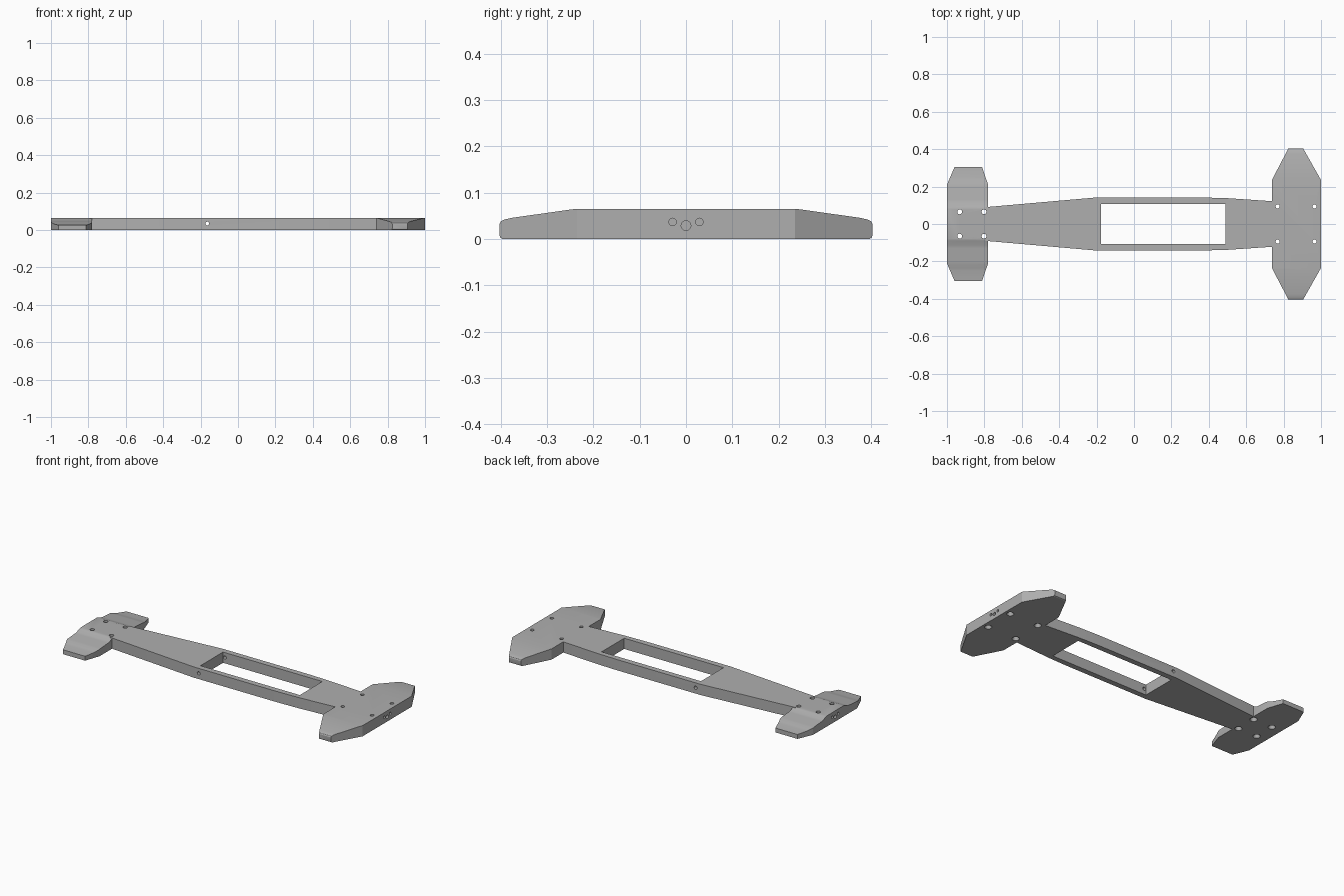
import bpy, math
from mathutils import Vector

if "Cube" in bpy.data.objects:
    bpy.data.objects.remove(bpy.data.objects["Cube"])

H = 0.065  # overall thickness

grey = bpy.data.materials.new("plain grey")
grey.diffuse_color = (0.43, 0.43, 0.43, 1)
grey.use_nodes = True
grey.node_tree.nodes["Principled BSDF"].inputs["Base Color"].default_value = grey.diffuse_color


def prism(name, pts, lo, hi, axis):
    """Extrude a closed 2D outline: axis 'z' takes (x, y), axis 'x' takes (y, z)."""
    n = len(pts)
    place = (lambda p, t: (p[0], p[1], t)) if axis == 'z' else (lambda p, t: (t, p[0], p[1]))
    verts = [place(p, t) for t in (lo, hi) for p in pts]
    faces = [tuple(reversed(range(n))), tuple(range(n, 2 * n))]
    faces += [(i, (i + 1) % n, (i + 1) % n + n, i + n) for i in range(n)]
    me = bpy.data.meshes.new(name)
    me.from_pydata(verts, [], faces)
    me.materials.append(grey)
    ob = bpy.data.objects.new(name, me)
    bpy.context.collection.objects.link(ob)
    return ob


def rod(start, end, r1, r2=None):
    """Round cutter between two points, optionally tapered."""
    a, b = Vector(start), Vector(end)
    d = b - a
    bpy.ops.mesh.primitive_cone_add(vertices=24, radius1=r1, radius2=r1 if r2 is None else r2,
                                    depth=d.length, location=(a + b) / 2,
                                    rotation=d.to_track_quat('Z', 'Y').to_euler())
    ob = bpy.context.object
    ob.data.materials.append(grey)
    return ob


def boolean(target, other, operation):
    mod = target.modifiers.new("cut", 'BOOLEAN')
    mod.operation, mod.solver, mod.object = operation, 'EXACT', other
    bpy.context.view_layer.objects.active = target
    bpy.ops.object.modifier_apply(modifier=mod.name)
    bpy.data.objects.remove(other)


def mirrored(half):
    """Close a half outline given from the first side round to the centre line."""
    return half + [(x, -y) for x, y in reversed(half)]


def end_plate(name, outline, slope):
    """Plan outline trimmed to a cross-section that thins toward both tips."""
    plate = prism(name, mirrored(outline), -0.01, H + 0.01, 'z')
    section = slope + [(-y, z) for y, z in reversed(slope)]
    boolean(plate, prism("section", section, -1.1, 1.1, 'x'), 'INTERSECT')
    return plate


# Tapered central beam with its rectangular window
chassis = prism("chassis_plate", mirrored([
    (0.75, 0.121), (0.62, 0.13), (0.5, 0.138), (0.36, 0.142),
    (-0.2, 0.142), (-0.795, 0.09)]), 0, H, 'z')
window = [(-0.176, -0.108), (0.49, -0.108), (0.49, 0.108), (-0.176, 0.108)]
boolean(chassis, prism("window", window, -0.1, 0.2, 'z'), 'DIFFERENCE')

# Wide end plate, with rounded tips
wide = end_plate("wide_end",
                 [(1.0, 0.235), (0.905, 0.403), (0.825, 0.403), (0.737, 0.235)],
                 [(0.396, 0), (0.401, 0.003), (0.403, 0.009), (0.403, 0.032), (0.400, 0.038),
                  (0.393, 0.042), (0.375, 0.046), (0.24, H)])
boolean(chassis, wide, 'UNION')

# Narrow end plate, with stepped wavy wings
narrow = end_plate("narrow_end",
                   [(-0.78, 0.21), (-0.812, 0.304), (-0.96, 0.304), (-1.0, 0.21)],
                   [(0.31, 0), (0.31, 0.026), (0.25, 0.032), (0.235, 0.035), (0.215, 0.041),
                    (0.20, 0.044), (0.13, 0.049), (0.115, 0.052), (0.09, 0.062), (0.08, H)])
boolean(chassis, narrow, 'UNION')

# Screw holes, countersunk underneath
holes = [(x, y, r) for x, y, r in ((-0.932, 0.065, 0.013), (-0.802, 0.065, 0.013),
                                   (0.768, 0.094, 0.011), (0.965, 0.094, 0.011))]
for x, y, r in holes:
    for s in (-1, 1):
        boolean(chassis, rod((x, y * s, -0.1), (x, y * s, 0.2), r), 'DIFFERENCE')
        boolean(chassis, rod((x, y * s, -0.005), (x, y * s, 0.02), 0.023, r * 0.98), 'DIFFERENCE')

# Blind holes in both end faces
for side in (-1, 1):
    for y, z, r in ((-0.029, 0.037, 0.008), (0, 0.029, 0.0105), (0.029, 0.037, 0.008)):
        boolean(chassis, rod((side * 0.92, y, z), (side * 1.05, y, z), r), 'DIFFERENCE')

# Cross hole through both rails
boolean(chassis, rod((-0.164, -0.3, 0.035), (-0.164, 0.3, 0.035), 0.01), 'DIFFERENCE')

bpy.ops.object.select_all(action='DESELECT')
chassis.select_set(True)
bpy.context.view_layer.objects.active = chassis
bpy.ops.object.shade_smooth_by_angle(angle=math.radians(20))
